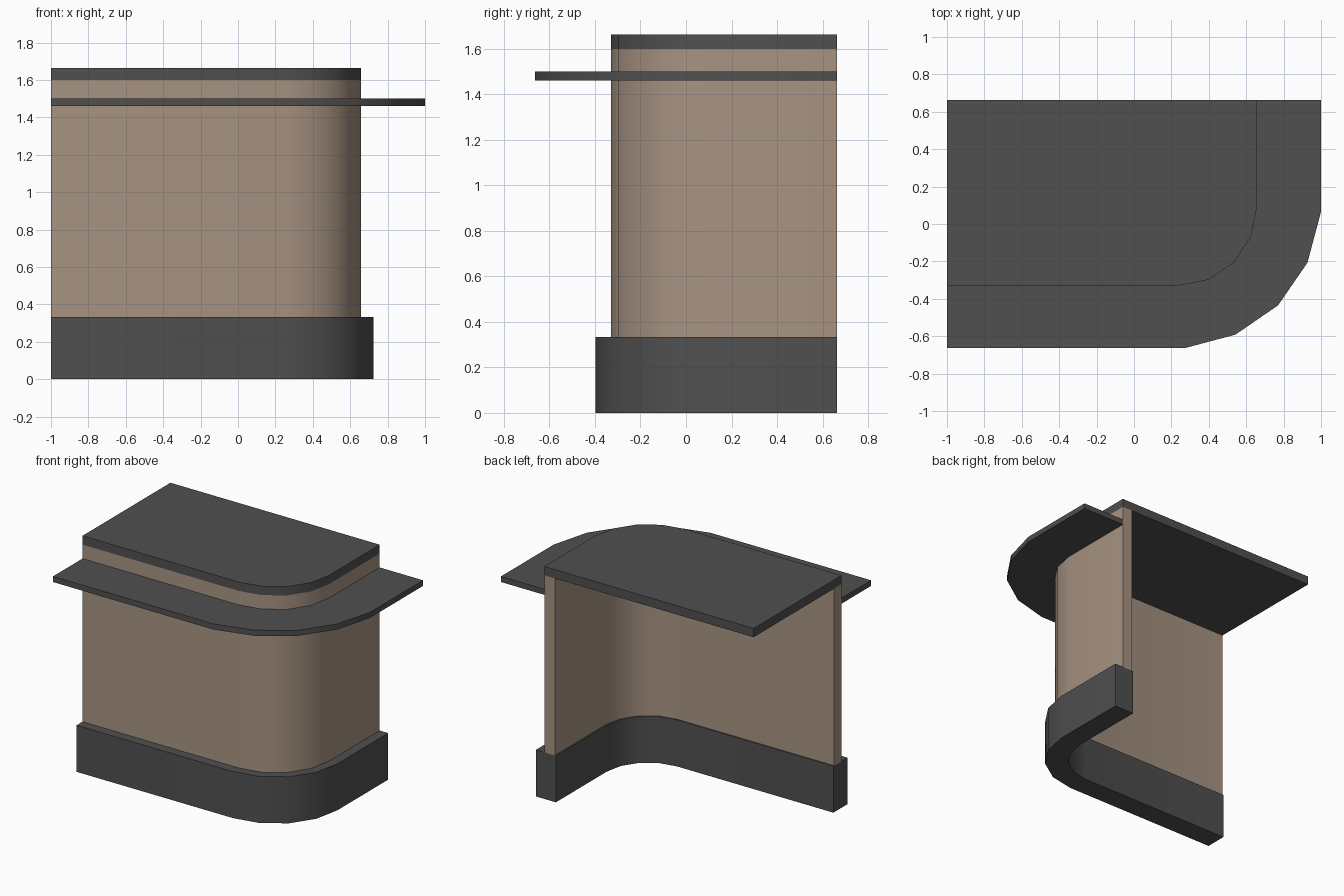
import bpy, bmesh, math

if "Cube" in bpy.data.objects:
    bpy.data.objects.remove(bpy.data.objects["Cube"])

LEFT, BACK = -1.0, 0.664


def material(name, rgb):
    m = bpy.data.materials.new(name)
    m.diffuse_color = (*rgb, 1)
    m.use_nodes = True
    m.node_tree.nodes["Principled BSDF"].inputs["Base Color"].default_value = m.diffuse_color
    return m


dark = material("charcoal_trim", (0.08, 0.08, 0.08))
tan = material("tan_panel", (0.39, 0.295, 0.225))


def corner_path(r, cx=0.237, cy=0.09, squash=(1, 1, 1, 1, 1)):
    """L-shaped line with a four-segment rounded front right corner."""
    pts = [(LEFT, cy - r)]
    for i, s in enumerate(squash):
        a = math.radians(-90 + 22.5 * i)
        pts.append((cx + r * s * math.cos(a), cy + r * s * math.sin(a)))
    return pts + [(cx + r, BACK)]


def extrude(name, z0, z1, mat, outer, inner=None):
    """Extrude a band between two paths, or a filled slab if no inner path."""
    bm = bmesh.new()
    if inner:
        o = [bm.verts.new((x, y, z0)) for x, y in outer]
        i = [bm.verts.new((x, y, z0)) for x, y in inner]
        faces = [bm.faces.new((o[k], o[k + 1], i[k + 1], i[k])) for k in range(len(o) - 1)]
    else:
        faces = [bm.faces.new([bm.verts.new((x, y, z0)) for x, y in outer + [(LEFT, BACK)]])]
    ext = bmesh.ops.extrude_face_region(bm, geom=faces, use_keep_orig=True)
    for v in ext["geom"]:
        if isinstance(v, bmesh.types.BMVert):
            v.co.z = z1
    bmesh.ops.recalc_face_normals(bm, faces=bm.faces)
    me = bpy.data.meshes.new(name)
    bm.to_mesh(me)
    bm.free()
    me.materials.append(mat)
    ob = bpy.data.objects.new(name, me)
    bpy.context.collection.objects.link(ob)
    bpy.ops.object.select_all(action='DESELECT')
    ob.select_set(True)
    bpy.context.view_layer.objects.active = ob
    bpy.ops.object.shade_smooth_by_angle(angle=math.radians(35))
    return ob


# Base plinth
extrude("base_plinth", 0, 0.333, dark, corner_path(0.487), corner_path(0.328))
# Wall panel
extrude("wall_panel", 0.333, 1.6, tan, corner_path(0.42), corner_path(0.337))
# Overhanging counter shelf
extrude("counter_shelf", 1.46, 1.5, dark,
        corner_path(0.73, 0.27, 0.066, (1, 0.975, 0.97, 0.975, 1)), corner_path(0.41))
# Top slab covering the whole corner
extrude("top_slab", 1.6, 1.663, dark, corner_path(0.42))
